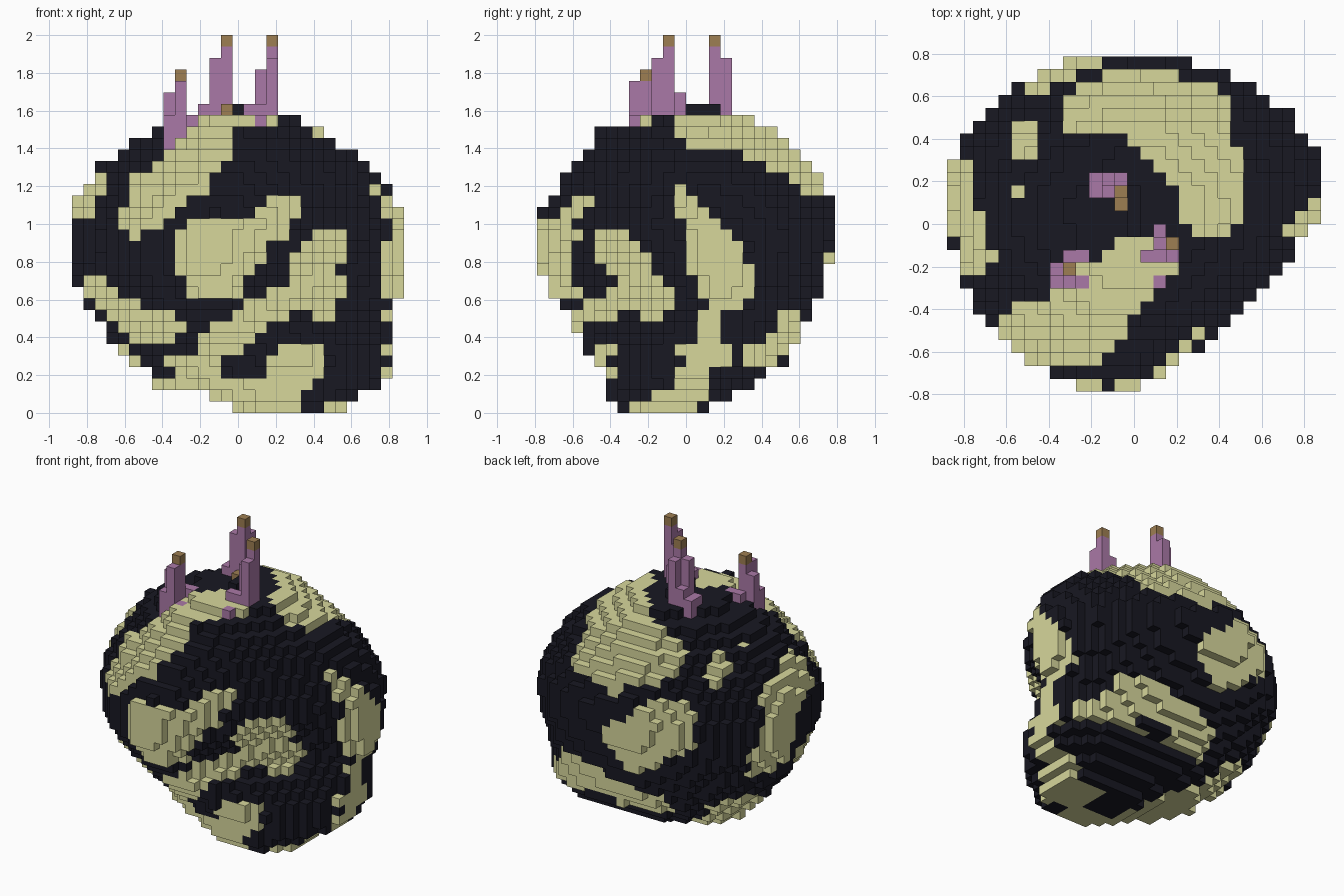
import bpy
import bmesh
from mathutils import Vector

STEP = 2 / 33  # edge of one block

cube = bpy.data.objects.get("Cube")
if cube:
    bpy.data.objects.remove(cube, do_unlink=True)


def make_material(name, colour):
    mat = bpy.data.materials.new(name)
    mat.use_nodes = True
    rgba = (*colour, 1)
    mat.diffuse_color = rgba
    mat.node_tree.nodes["Principled BSDF"].inputs["Base Color"].default_value = rgba
    return mat


DARK, PALE, PURPLE, BROWN = range(4)
materials = [
    make_material("dark_navy", (.009, .009, .016)),
    make_material("pale_olive", (.68, .68, .33)),
    make_material("dusty_purple", (.4, .19, .385)),
    make_material("tan_brown", (.34, .21, .085)),
]

# Body layers: height, left, right, front, back, middle x, middle y, front-right roundness
LAYERS = [
    (.00, .00, .58, -.36, .08, .3, -.12, 2),
    (.09, -.17, .65, -.43, .25, .3, -.05, 1.8),
    (.15, -.42, .77, -.43, .37, .3, .03, 1.7),
    (.27, -.54, .83, -.47, .52, .26, .08, 1.7),
    (.42, -.69, .83, -.57, .6, .06, .1, 1.35),
    (.55, -.78, .84, -.65, .66, -.05, .11, .85),
    (.75, -.87, .88, -.78, .75, -.1, .13, 1.02),
    (1, -.89, .88, -.79, .8, -.1, .13, 1.38),
    (1.2, -.82, .78, -.68, .73, -.1, .12, 1.45),
    (1.35, -.68, .66, -.58, .62, -.06, .08, 1.65),
    (1.5, -.44, .4, -.44, .47, -.02, .06, 1.8),
    (1.55, -.3, .33, -.32, .35, 0, .06, 2),
    (1.61, -.03, .03, -.07, .19, 0, .06, 2),
]


def layer_at(z):
    for low, high in zip(LAYERS, LAYERS[1:]):
        if z <= high[0]:
            t = (z - low[0]) / (high[0] - low[0])
            return [a + (b - a) * t for a, b in zip(low, high)][1:]
    return None


def centre(cell):
    i, j, k = cell
    return Vector((i * STEP, (j + .5) * STEP, (k + .5) * STEP))


def in_body(p):
    layer = layer_at(p.z)
    if layer is None:
        return False
    left, right, front, back, mx, my, corner = layer
    dx, dy = p.x - mx, p.y - my
    u = dx / (right - mx) if dx > 0 else dx / (left - mx)
    v = dy / (back - my) if dy > 0 else dy / (front - my)
    # Upper layers turn more pointed, the low back left stays full
    taper = min(.4, max(0, p.z - .9))
    if dy > 0:
        power = 2.2 - taper if dx > 0 else 1.8 + max(0, .5 - p.z) - .7 * taper
    else:
        power = corner if dx > 0 else 1.9 - .7 * taper
    return u ** power + v ** power <= 1.01


# Brush strokes per side: colour, start, end, radius, in that side's two axes
FRONT = [
    (PALE, (-.14, .87), (-.13, .76), .18),
    (PALE, (-.02, .9), (.01, .85), .14),
    (PALE, (.15, .97), (.25, 1.08), .09),
    (PALE, (-.54, 1.03), (-.3, 1.22), .1),
    (PALE, (-.3, 1.24), (-.15, 1.42), .13),
    (PALE, (-.78, .66), (-.62, .5), .09),
    (PALE, (-.62, .5), (-.37, .45), .09),
    (PALE, (-.5, .26), (-.05, .2), .1),
    (PALE, (-.12, .36), (.2, .58), .09),
    (PALE, (-.1, .12), (.3, .06), .08),
    (PALE, (.47, .87), (.5, .68), .125),
    (DARK, (-.5, .34), (-.24, .37), .035),
    (DARK, (-.24, .37), (-.22, .5), .045),
    (DARK, (-.04, .22), (.24, .42), .06),
    (PALE, (.3, .23), (.33, .22), .15),
    (DARK, (.39, .03), (.4, .1), .06),
    (PALE, (.51, .03), (.56, .03), .05),
]
RIGHT = [
    (PALE, (.12, .87), (.2, .69), .15),
    (PALE, (-.02, 1.13), (.05, 1.03), .06),
    (PALE, (.14, .52), (.1, .35), .07),
    (PALE, (.02, .32), (.2, .31), .06),
    (PALE, (.08, .32), (.02, .1), .08),
    (PALE, (.02, .1), (-.18, .04), .06),
    (PALE, (-.36, .84), (-.17, .6), .11),
    (PALE, (.36, .28), (.55, .42), .07),
]
TOP = [
    (PALE, (.03, -.2), (-.28, -.43), .16),
    (PALE, (-.3, -.45), (-.54, -.47), .1),
    (PALE, (-.22, .54), (.3, .48), .12),
    (PALE, (.18, .4), (.37, .22), .15),
    (PALE, (.33, .48), (.37, .2), .14),
    (PALE, (.37, .22), (.35, .08), .15),
    (PALE, (.02, .6), (.03, .68), .06),
    (PALE, (-.52, .44), (-.52, .36), .07),
    (PALE, (-.55, .15), (-.55, .16), .04),
    (PALE, (-.75, 0), (-.73, -.18), .07),
]
LEFT = [
    (PALE, (.26, .75), (.15, 1.06), .14),
    (PALE, (0, 1.1), (-.18, 1.13), .09),
    (PALE, (-.08, .65), (-.25, .56), .08),
]
BACK = [
    (PALE, (-.1, .8), (-.33, .97), .18),
    (PALE, (.48, .46), (-.1, .33), .11),
    (PALE, (-.15, 1.26), (.4, 1.22), .07),
]
BOTTOM = [
    (PALE, (-.5, .2), (-.12, -.1), .17),
]
# Side axis, its direction, the two drawing axes, how far it reaches, strokes
SIDES = [
    (2, -1, (0, 1), .5, BOTTOM),
    (1, -1, (0, 2), .2, FRONT),
    (1, 1, (0, 2), .28, BACK),
    (0, -1, (1, 2), .28, LEFT),
    (0, 1, (1, 2), .28, RIGHT),
    (2, 1, (0, 1), .28, TOP),
]


def near_stroke(point, start, end, radius):
    a, b = Vector(start), Vector(end)
    line = b - a
    t = max(0, min(1, (point - a).dot(line) / line.length_squared))
    return (point - a - line * t).length <= radius


def body_colour(p):
    facing = (p.x / .88, p.y / .79, (p.z - .82) / .8)
    colour = DARK
    for axis, sign, plane, limit, strokes in SIDES:
        if facing[axis] * sign < limit:
            continue
        flat = Vector((p[plane[0]], p[plane[1]]))
        for paint, start, end, radius in strokes:
            if near_stroke(flat, start, end, radius):
                colour = paint
    return colour


# Corner offsets of a block face, for each axis and direction
def face_corners(axis, sign):
    a, b = (axis + 1) % 3, (axis + 2) % 3
    ring = [(-1, -1), (1, -1), (1, 1), (-1, 1)]
    for s, t in ring if sign > 0 else reversed(ring):
        corner = [0, 0, 0]
        corner[axis], corner[a], corner[b] = sign, s, t
        yield Vector(corner)


def build_blocks(name, cells, neighbours):
    bm = bmesh.new()
    for cell, colour in cells.items():
        for axis in range(3):
            for sign in (-1, 1):
                beside = list(cell)
                beside[axis] += sign
                if tuple(beside) in neighbours:
                    continue
                corners = [bm.verts.new(centre(cell) + c * STEP / 2)
                           for c in face_corners(axis, sign)]
                bm.faces.new(corners).material_index = colour
    bmesh.ops.remove_doubles(bm, verts=bm.verts, dist=STEP / 100)
    mesh = bpy.data.meshes.new(name)
    bm.to_mesh(mesh)
    bm.free()
    for mat in materials:
        mesh.materials.append(mat)
    obj = bpy.data.objects.new(name, mesh)
    bpy.context.collection.objects.link(obj)


# Rounded, lumpy body
grid = [(i, j, k) for i in range(-15, 16) for j in range(-14, 14) for k in range(27)]
parts = {"body": {c: body_colour(centre(c)) for c in grid if in_body(centre(c))}}

# Stepped spires: columns as block x, block y, top; the tipped columns end in brown
SPIRES = {
    "back_spire": ([(-1, 2, 33), (-1, 1, 27)],
                   [(-1, 3, 31), (-2, 2, 31), (-2, 3, 28), (-3, 2, 27), (-3, 3, 27)]),
    "left_spire": ([(3, -2, 33)],
                   [(3, -3, 31), (2, -2, 30), (2, -1, 28), (2, -3, 27), (1, -3, 27), (2, -5, 26)]),
    "right_spire": ([(-5, -4, 30)],
                    [(-5, -5, 29), (-6, -4, 28), (-6, -5, 26), (-5, -3, 26), (-4, -3, 26), (-4, -5, 25)]),
}
for name, (tipped, plain) in SPIRES.items():
    cells = {(i, j, k): PURPLE for i, j, top in tipped + plain for k in range(23, top)}
    for i, j, top in tipped:
        cells[i, j, top - 1] = BROWN
    # The spire roots replace the body blocks they stand in
    for i, j, k in list(parts["body"]):
        if (i, j, 23) in cells and k >= 23:
            del parts["body"][i, j, k]
    parts[name] = cells

# Faces shared by touching blocks are left out
filled = {cell for cells in parts.values() for cell in cells}
for name, cells in parts.items():
    build_blocks(name, cells, filled)
